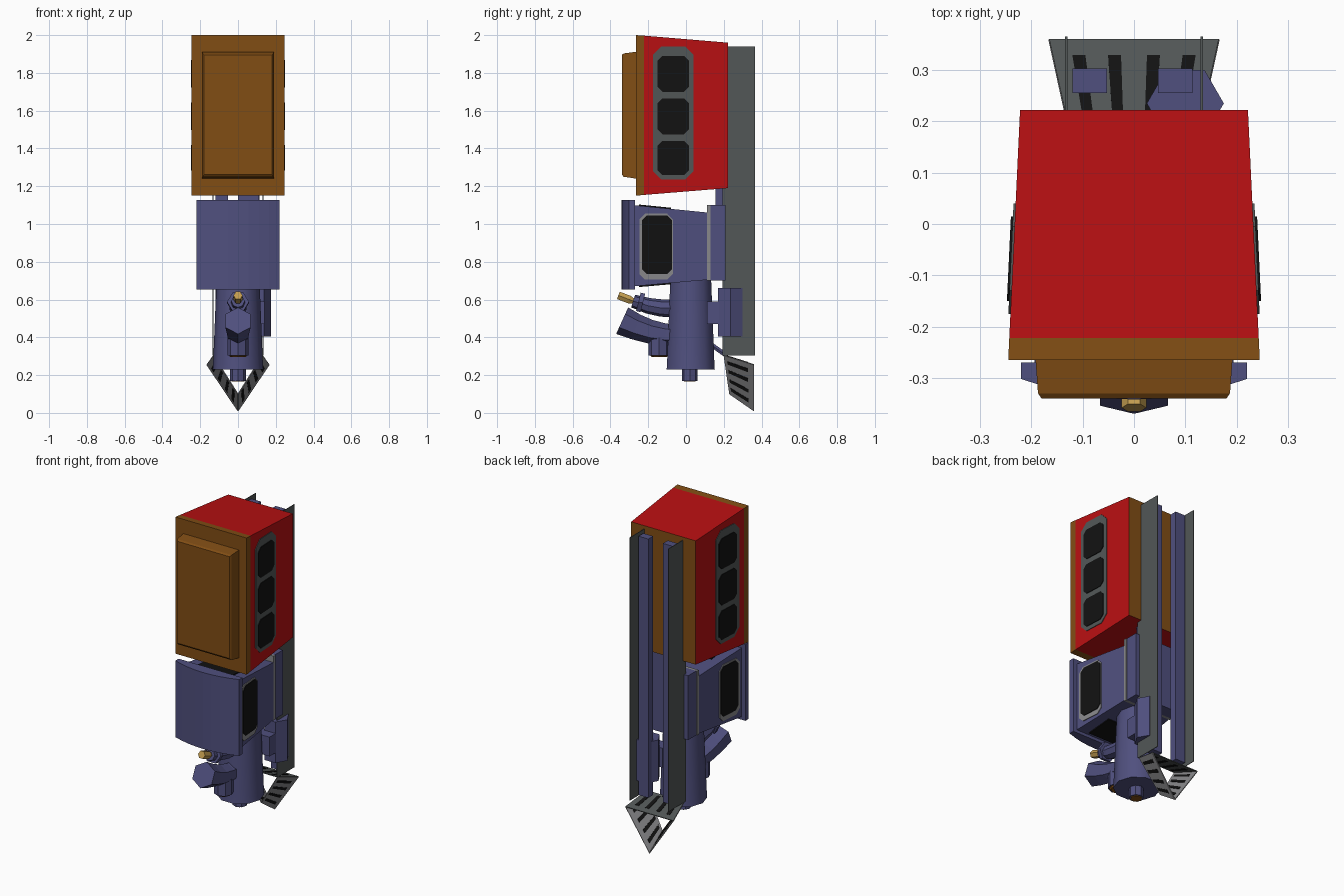
import bpy
import math
from mathutils import Vector

cube = bpy.data.objects.get("Cube")
if cube:
    bpy.data.objects.remove(cube, do_unlink=True)


def material(name, r, g, b):
    m = bpy.data.materials.new(name)
    m.use_nodes = True
    m.diffuse_color = (r, g, b, 1)
    bsdf = next(n for n in m.node_tree.nodes if n.type == 'BSDF_PRINCIPLED')
    bsdf.inputs["Base Color"].default_value = (r, g, b, 1)
    return m


RED = material("red", .48, .005, .006)
BROWN = material("brown", .22, .075, .007)
BLUE = material("slate blue", .08, .08, .21)
GREY = material("dark grey", .085, .095, .095)
LIGHT = material("light grey", .25, .25, .26)
BLACK = material("black", .006, .006, .006)
GOLD = material("gold", .55, .34, .08)


def build(name, verts, faces, *mats):
    me = bpy.data.meshes.new(name)
    me.from_pydata([tuple(v) for v in verts], [], faces)
    for m in mats:
        me.materials.append(m)
    ob = bpy.data.objects.new(name, me)
    bpy.context.collection.objects.link(ob)
    return ob


def bridge(name, rings, *mats):
    """Skin a list of equal rings and cap both ends."""
    n = len(rings[0])
    verts = [v for r in rings for v in r]
    faces = [(k * n + i, k * n + (i + 1) % n, (k + 1) * n + (i + 1) % n, (k + 1) * n + i)
             for k in range(len(rings) - 1) for i in range(n)]
    faces += [tuple(reversed(range(n))), tuple(range(len(verts) - n, len(verts)))]
    return build(name, verts, faces, *mats)


def loft(name, sections, *mats):
    """Rectangular sections (y, half width, bottom, top) joined along y."""
    return bridge(name, [[(h, y, z0), (h, y, z1), (-h, y, z1), (-h, y, z0)][::-1]
                         for y, h, z0, z1 in sections], *mats)


def box(name, x0, x1, y0, y1, z0, z1, mat):
    return bridge(name, [[(x0, y0, z), (x1, y0, z), (x1, y1, z), (x0, y1, z)]
                         for z in (z0, z1)], mat)


def tube(name, path, radii, sides, mat, smooth=False, turn=0.0):
    """Round tube along a path lying in a plane of constant x."""
    pts = [Vector(p) for p in path]
    rings = []
    for i, p in enumerate(pts):
        t = (pts[min(i + 1, len(pts) - 1)] - pts[max(i - 1, 0)]).normalized()
        side = Vector((1, 0, 0))
        up = t.cross(side)
        rings.append([p + radii[i] * (side * math.cos(a) + up * math.sin(a))
                      for a in (turn + math.tau * k / sides for k in range(sides))])
    ob = bridge(name, rings, mat)
    if smooth:
        for f in ob.data.polygons:
            f.use_smooth = len(f.vertices) == 4
    return ob


def side_plates(name, y0, y1, z0, z1, cut, width, lift, mat):
    """Thin chamfered plate on each flank; width(y) gives the flank position."""
    outline = [(y0 + cut, z0), (y1 - cut, z0), (y1, z0 + cut), (y1, z1 - cut),
               (y1 - cut, z1), (y0 + cut, z1), (y0, z1 - cut), (y0, z0 + cut)]
    for s, label in ((1, "left"), (-1, "right")):
        rings = [[(s * (width(y) + d), y, z) for y, z in outline][::s] for d in (lift - .007, lift)]
        bridge(f"{name}_{label}", rings, mat)


def hull_x(y):
    return .245 - .047 * (y + .265)


def body_x(y):
    return .195 - .077 * (y + .27)


# Upper housing: collar, red shell with a brown back, raised front cover
loft("housing_collar", [(-.265, .245, 1.15, 2), (-.222, .243, 1.154, 1.997)], BROWN)
shell = loft("housing_shell", [(-.222, .243, 1.154, 1.997), (.222, .222, 1.19, 1.96)], RED, BROWN)
for f in shell.data.polygons:
    if f.normal.y > .9:
        f.material_index = 1
loft("front_cover", [(-.34, .18, 1.262, 1.895), (-.33, .187, 1.25, 1.903), (-.262, .192, 1.24, 1.912)], BROWN)

# Side windows of the upper housing
side_plates("window_frame", -.175, .04, 1.235, 1.94, .045, hull_x, .004, GREY)
for i, (z0, z1) in enumerate(((1.26, 1.44), (1.475, 1.665), (1.7, 1.89))):
    side_plates(f"window_{i + 1}", -.15, .015, z0, z1, .025, hull_x, .008, BLACK)

# Lower housing with a bowed front panel
loft("lower_body", [(-.28, .195, .67, 1.1), (.12, .165, .705, 1.06)], BLUE)
bow = [(.22 * t, -.342 + .04 * t * t) for t in (-1, -.75, -.5, -.25, 0, .25, .5, .75, 1)]
outline = bow + [(.22, -.27), (-.22, -.27)]
bridge("front_panel", [[(x, y, z) for x, y in outline] for z in (.652, 1.127)], BLUE)
side_plates("vent_frame", -.247, -.07, .705, 1.055, .03, body_x, .004, LIGHT)
side_plates("vent", -.232, -.075, .735, 1.045, .025, body_x, .008, BLACK)
loft("top_and_bottom_vent", [(-.25, .12, .666, 1.103), (-.08, .12, .681, 1.086)], BLACK)
box("rear_gasket", -.167, .167, .112, .13, .7, 1.1, LIGHT)
box("rear_block", -.162, .162, .13, .21, .7, 1.1, BLUE)
box("neck", 0, .11, .155, .21, 1.1, 1.21, BLUE)

# Central column
tube("column", [(0, .025, z) for z in (.23, .255, .5, .72)], [.134, .132, .122, .113],
     10, BLUE, smooth=True)
tube("column_drain", [(0, .02, .17), (0, .02, .24)], [.042, .042], 8, BLUE)
tube("drain_cap", [(0, .02, .166), (0, .02, .172)], [.034, .034], 6, BROWN)

# Upper outlet with flange and gold nozzle
tube("upper_pipe", [(0, -.04, .553), (0, -.13, .555), (0, -.2, .567), (0, -.28, .592)],
     [.046, .046, .042, .035], 8, BLUE)
tube("upper_flange", [(0, -.228, .582), (0, -.252, .588)], [.058, .058], 6, BLUE)
tube("nozzle", [(0, -.27, .588), (0, -.3, .6), (0, -.358, .622)], [.014, .024, .024], 6, GOLD)

# Lower curved outlet
tube("lower_pipe", [(0, -.03, .41), (0, -.11, .415), (0, -.19, .43), (0, -.265, .455), (0, -.338, .488)],
     [.055, .058, .063, .069, .077], 6, BLUE, turn=math.pi / 6)
tube("lower_pipe_nub", [(0, -.142, .305), (0, -.142, .4)], [.056, .056], 8, BLUE)
tube("nub_cap", [(0, -.142, .295), (0, -.142, .307)], [.04, .05], 8, BROWN)

# Side motor
tube("motor", [(.1, .235, .405), (.1, .235, .66)], [.075, .075], 6, BLUE)
box("motor_mount", .03, .14, .11, .19, .47, .59, BLUE)

# Rear rails and their guide bars
for s, label, x0 in ((1, "left", .047), (-1, "right", -.12)):
    box(f"rail_{label}", s * .132 - .002, s * .132 + .002, .192, .365, .305, 1.94, GREY)
    box(f"guide_bar_{label}", x0, x0 + .067, .255, .303, .32, 1.93, BLUE)

# Slotted three-sided foot
tube("foot_strut", [(0, .1, .385), (0, .215, .303)], [.014, .014], 6, BLUE)


def sheet(name, corners, mat, thick):
    ob = build(name, corners, [(0, 1, 2, 3)], mat)
    mod = ob.modifiers.new("thickness", 'SOLIDIFY')
    mod.thickness = thick
    mod.offset = 0


fl, fr, fb = Vector((.13, .2, .305)), Vector((-.13, .2, .305)), Vector((0, .23, .1))
bl, br, bb = Vector((.165, .36, .255)), Vector((-.165, .36, .255)), Vector((0, .36, .01))
panels = (("top", fl, fr, bl, br, GREY), ("left", fl, fb, bl, bb, LIGHT), ("right", fr, fb, br, bb, LIGHT))
for label, a, b, c, d, mat in panels:
    sheet(f"foot_{label}", (a, b, d, c), mat, .005)
    for i, u in enumerate((.16, .38, .62, .84)):
        strip = [a.lerp(b, u + du).lerp(c.lerp(d, u + du), v)
                 for du, v in ((-.04, .1), (.04, .1), (.04, .8), (-.04, .8))]
        sheet(f"foot_slot_{label}_{i + 1}", strip, BLACK, .009)
